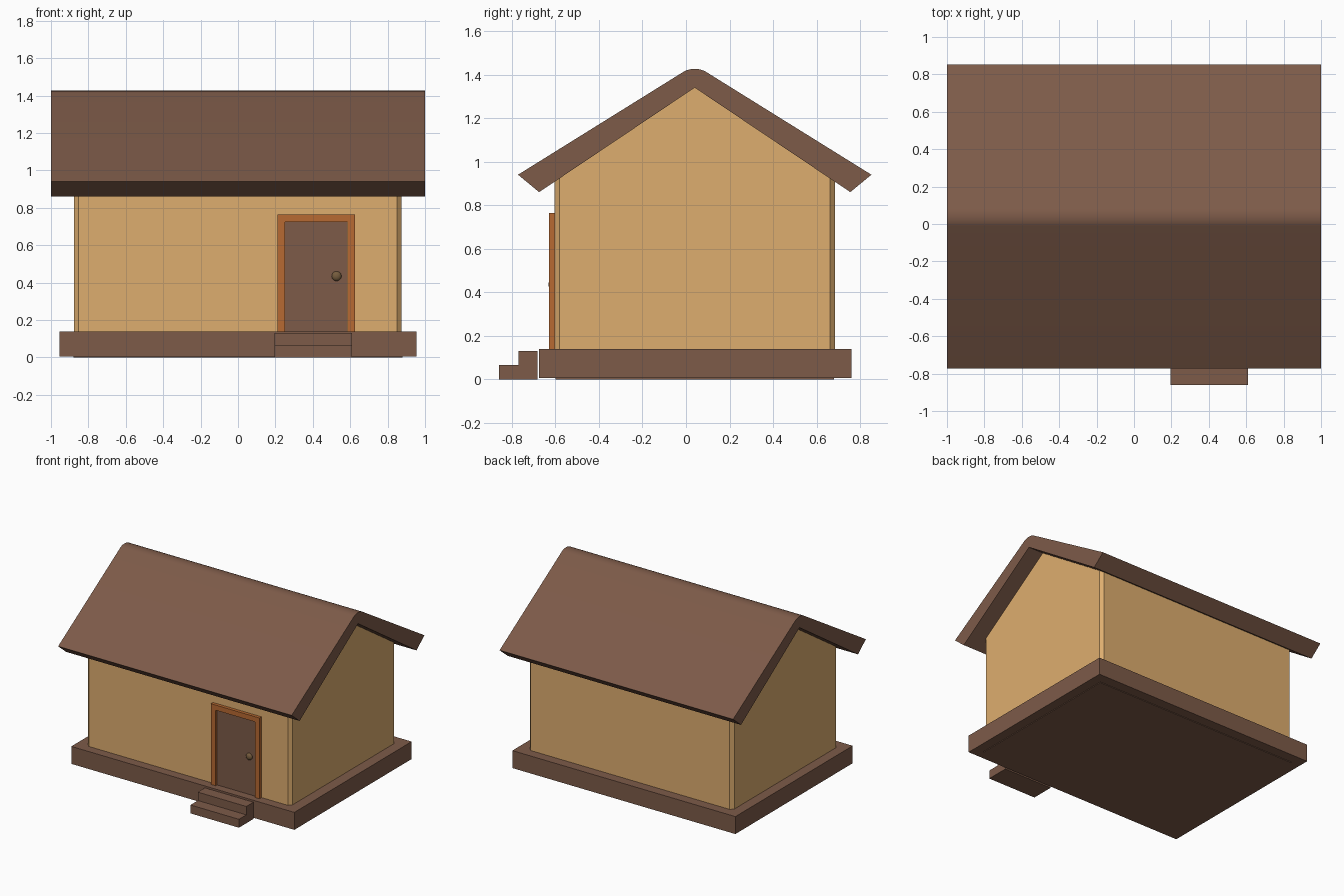
import bpy
import bmesh
from mathutils import Vector, Matrix

default_cube = bpy.data.objects.get("Cube")
if default_cube:
    bpy.data.objects.remove(default_cube, do_unlink=True)


def make_material(name, srgb):
    linear = [((c + 0.055) / 1.055) ** 2.4 for c in srgb] + [1.0]
    mat = bpy.data.materials.new(name)
    mat.use_nodes = True
    mat.diffuse_color = linear
    mat.node_tree.nodes["Principled BSDF"].inputs["Base Color"].default_value = linear
    return mat


brown = make_material("dark wood", (0.49, 0.355, 0.285))
tan = make_material("tan plaster", (0.87, 0.68, 0.435))
orange = make_material("orange wood", (0.72, 0.415, 0.195))
bronze = make_material("bronze", (0.46, 0.36, 0.24))


def finish(name, bm, mat):
    bmesh.ops.recalc_face_normals(bm, faces=bm.faces)
    mesh = bpy.data.meshes.new(name)
    bm.to_mesh(mesh)
    bm.free()
    mesh.materials.append(mat)
    obj = bpy.data.objects.new(name, mesh)
    bpy.context.collection.objects.link(obj)
    return obj


def prism(points, offset):
    """Fill a closed outline and extrude it by the offset vector."""
    bm = bmesh.new()
    face = bm.faces.new([bm.verts.new(p) for p in points])
    grown = bmesh.ops.extrude_face_region(bm, geom=[face], use_keep_orig=True)
    verts = [g for g in grown["geom"] if isinstance(g, bmesh.types.BMVert)]
    bmesh.ops.translate(bm, verts=verts, vec=Vector(offset))
    return bm


def side_prism(profile, x0, x1):
    return prism([(x0, y, z) for y, z in profile], (x1 - x0, 0, 0))


def box(name, x, y, z, mat):
    profile = [(y[0], z[0]), (y[1], z[0]), (y[1], z[1]), (y[0], z[1])]
    return finish(name, side_prism(profile, *x), mat)


def edges_along(bm, axis, test):
    return [e for e in bm.edges
            if abs((e.verts[0].co - e.verts[1].co).normalized()[axis]) > 0.99
            and test((e.verts[0].co + e.verts[1].co) / 2)]


# Foundation slab with a slightly lower core
box("foundation", (-0.955, 0.955), (-0.675, 0.76), (0.005, 0.14), brown)
box("foundation_core", (-0.88, 0.88), (-0.6, 0.68), (0, 0.1), brown)

# Gabled walls with trimmed vertical corners
bm = side_prism([(-0.605, 0.1), (0.685, 0.1), (0.685, 0.91),
                 (0.04, 1.342), (-0.605, 0.91)], -0.877, 0.873)
bmesh.ops.bevel(bm, geom=edges_along(bm, 2, lambda c: True), offset=0.023,
                segments=1, affect='EDGES')
finish("walls", bm, tan)

# Roof with a rounded ridge
bm = side_prism([(-0.772, 0.94), (-0.675, 0.86), (0.04, 1.34), (0.755, 0.86),
                 (0.852, 0.94), (0.04, 1.445)], -1, 1)
bmesh.ops.bevel(bm, geom=edges_along(bm, 0, lambda c: c.z > 1.4), offset=0.06,
                segments=6, profile=0.5, affect='EDGES')
roof = finish("roof", bm, brown)

# Door frame as one arch-shaped piece
outline = [(0.21, 0.14), (0.21, 0.765), (0.625, 0.765), (0.625, 0.14),
           (0.585, 0.14), (0.585, 0.725), (0.25, 0.725), (0.25, 0.14)]
finish("door_frame", prism([(x, -0.63, z) for x, z in outline], (0, 0.05, 0)), orange)

# Door and knob
box("door", (0.25, 0.583), (-0.612, -0.58), (0.14, 0.723), brown)
bm = bmesh.new()
bmesh.ops.create_uvsphere(bm, u_segments=20, v_segments=12, radius=0.026,
                          matrix=Matrix.Translation((0.527, -0.615, 0.435))
                          @ Matrix.Diagonal((1, 0.65, 1, 1)))
knob = finish("door_knob", bm, bronze)

# Two front steps
finish("front_steps", side_prism([(-0.86, 0), (-0.86, 0.065), (-0.77, 0.065),
                                  (-0.77, 0.13), (-0.683, 0.13), (-0.683, 0)],
                                 0.195, 0.61), brown)

# Smooth the curved parts
bpy.ops.object.select_all(action='DESELECT')
for obj in (roof, knob):
    obj.select_set(True)
    bpy.context.view_layer.objects.active = obj
bpy.ops.object.shade_smooth_by_angle(angle=0.6)
